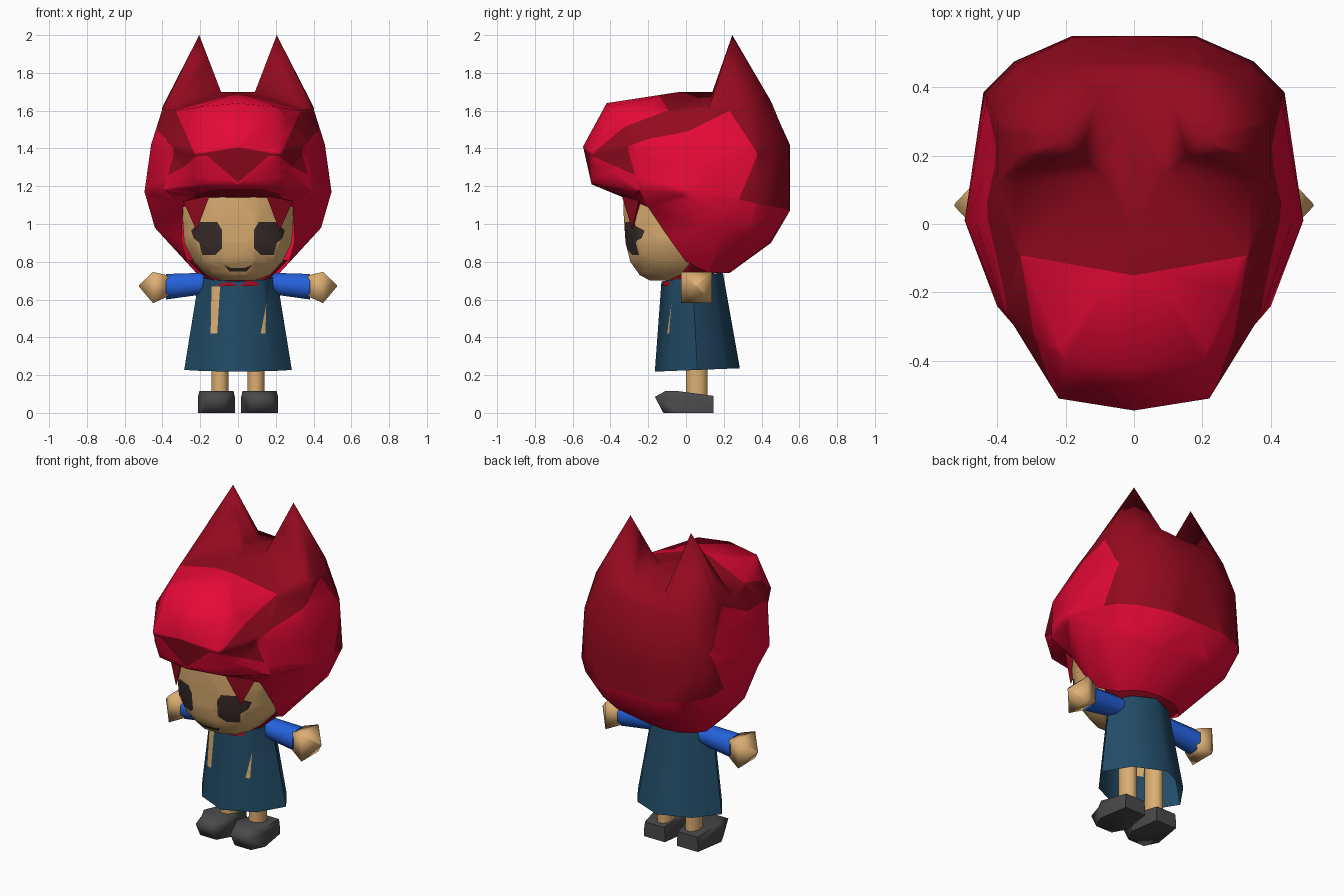
import bpy, bmesh, math
from mathutils import Vector

if "Cube" in bpy.data.objects:
    bpy.data.objects.remove(bpy.data.objects["Cube"])


def material(name, rgb):
    m = bpy.data.materials.new(name)
    lin = [(c / 255 / 12.92) if c < 11 else ((c / 255 + 0.055) / 1.055) ** 2.4 for c in rgb]
    m.diffuse_color = (*lin, 1)
    m.use_nodes = True
    m.node_tree.nodes["Principled BSDF"].inputs["Base Color"].default_value = m.diffuse_color
    return m


BRIGHT = material("bright_red", (230, 9, 54))
DARK = material("dark_red", (148, 10, 31))
SKIN = material("skin", (220, 174, 114))
BROWN = material("dark_brown", (58, 46, 42))
TEAL = material("dress_teal", (33, 75, 102))
BLUE = material("sleeve_blue", (37, 98, 220))
GREY = material("shoe_grey", (74, 74, 76))


def finish(name, bm, mats, angle=60):
    bmesh.ops.recalc_face_normals(bm, faces=bm.faces)
    me = bpy.data.meshes.new(name)
    bm.to_mesh(me)
    bm.free()
    for m in mats:
        me.materials.append(m)
    ob = bpy.data.objects.new(name, me)
    bpy.context.collection.objects.link(ob)
    bpy.ops.object.select_all(action='DESELECT')
    ob.select_set(True)
    bpy.context.view_layer.objects.active = ob
    bpy.ops.object.shade_smooth_by_angle(angle=math.radians(angle))
    return ob


def loft(rings, cap_a=True, cap_b=True):
    bm = bmesh.new()
    vs = [[bm.verts.new(p) for p in r] for r in rings]
    n = len(vs[0])
    for a, b in zip(vs, vs[1:]):
        for i in range(n):
            j = (i + 1) % n
            bm.faces.new((a[i], a[j], b[j], b[i]))
    if cap_a:
        bm.faces.new(vs[0])
    if cap_b:
        bm.faces.new(vs[-1])
    return bm


def oval(z, rx, y0, y1, n=12, power=0.85, cx=0, phase=0.5, tilt=0):
    """Rounded outline at height z, from y0 (front) to y1 (back), rising by tilt per unit of y."""
    angles = [2 * math.pi * (i + phase) / n for i in range(n)]
    k = max(abs(math.cos(t)) ** power for t in angles)
    pts = []
    for t in angles:
        c, s = math.cos(t), math.sin(t)
        x = math.copysign(abs(c) ** power, c) / k
        y = max(-1, min(1, math.copysign(abs(s) ** power, s) / k))
        y = (y0 + y1) / 2 + y * (y1 - y0) / 2
        pts.append((cx + rx * x, y, z + tilt * y))
    return pts


def inside(p, poly):
    hit = False
    for (x1, y1), (x2, y2) in zip(poly, poly[1:] + poly[:1]):
        if (y1 > p[1]) != (y2 > p[1]) and p[0] < (x2 - x1) * (p[1] - y1) / (y2 - y1) + x1:
            hit = not hit
    return hit


def paint(bm, axis, poly, index, where):
    """Cut an outline, projected along an axis, into the surface and recolour the faces inside it."""
    u, w = [(1, 2), (0, 2), (0, 1)][axis]
    lo = [min(p[k] for p in poly) for k in (0, 1)]
    hi = [max(p[k] for p in poly) for k in (0, 1)]

    def near(f):
        a, b = [v.co[u] for v in f.verts], [v.co[w] for v in f.verts]
        return (max(a) > lo[0] and min(a) < hi[0] and max(b) > lo[1] and min(b) < hi[1]
                and where(f.calc_center_median()))
    for p, q in zip(poly, poly[1:] + poly[:1]):
        faces = [f for f in bm.faces if near(f)]
        geom = faces + list({e for f in faces for e in f.edges}) + list({v for f in faces for v in f.verts})
        co, no = Vector((0, 0, 0)), Vector((0, 0, 0))
        co[u], co[w] = p
        no[u], no[w] = p[1] - q[1], q[0] - p[0]
        bmesh.ops.bisect_plane(bm, geom=geom, plane_co=co, plane_no=no.normalized(), dist=1e-4)
    for f in bm.faces:
        c = f.calc_center_median()
        if where(c) and inside((c[u], c[w]), poly):
            f.material_index = index


def flip(poly):
    return [(-x, z) for x, z in poly]


# Hair: half lattice from front centre to back centre, rows from top to bottom
rows = [
    [(0, -.42, 1.64), (.20, -.40, 1.62), (.33, -.10, 1.60), (.40, .12, 1.61), (.40, .30, 1.62),
     (.32, .39, 1.64), (.18, .45, 1.65), (0, .45, 1.64)],
    [(0, -.545, 1.41), (.22, -.51, 1.38), (.38, -.25, 1.42), (.46, 0, 1.42), (.43, .37, 1.42),
     (.34, .47, 1.42), (.18, .545, 1.42), (0, .55, 1.42)],
    [(0, -.50, 1.21), (.21, -.46, 1.21), (.40, -.24, 1.18), (.495, .01, 1.17), (.44, .385, 1.12),
     (.35, .475, 1.09), (.18, .55, 1.07), (0, .55, 1.07)],
    [(0, -.33, 1.14), (.17, -.32, 1.14), (.29, -.20, 1.09), (.44, .06, .98), (.38, .33, .95),
     (.29, .39, .92), (.16, .44, .90), (0, .45, .90)],
    [None, None, (.30, -.08, .91), (.27, 0, .80), (.22, .12, .74),
     (.17, .18, .74), (.10, .22, .74), (0, .23, .74)],
]
top = {"t0": (0, -.03, 1.70), "t1": (.09, .14, 1.70), "t2": (0, .32, 1.69),
       "t3": (.11, .36, 1.655), "tip": (.205, .245, 2.0)}
crown = [(0, 1, "t0"), (1, 2, "t0"), ("t0", 2, "t1"), (2, 3, "t1"), ("t1", 3, "tip"),
         (3, 4, "tip"), (4, 5, "tip"), (5, 6, "tip"), (6, "t3", "tip"), ("t3", "t1", "tip"),
         ("t0", "t1", "t2"), ("t1", "t3", "t2"), ("t3", 6, 7, "t2")]
bm = bmesh.new()
for s in (1, -1):
    new = lambda p: bm.verts.new((s * p[0], p[1], p[2])) if p else None
    grid = [[new(p) for p in r] for r in rows]
    peak = {k: new(p) for k, p in top.items()}
    for f in crown:
        bm.faces.new([peak[k] if isinstance(k, str) else grid[0][k] for k in f])
    for a, b in zip(grid, grid[1:]):
        for i in range(7):
            if b[i] and b[i + 1]:
                bm.faces.new((a[i], a[i + 1], b[i + 1], b[i]))
bmesh.ops.remove_doubles(bm, verts=bm.verts, dist=1e-4)
bmesh.ops.triangulate(bm, faces=bm.faces)
side_patch = [(.23, 1.60), (.01, 1.49), (-.20, 1.45), (-.31, 1.41), (-.27, 1.26), (-.50, 1.36),
              (-.7, 1.38), (-.7, .6), (.7, .6), (.7, 1.04), (.28, 1.13), (.38, 1.37)]
brow_patch = [(-.18, 1.375), (-.23, 1.37), (-.33, 1.60), (-.335, 1.8), (.335, 1.8), (.33, 1.60),
              (.23, 1.37), (.18, 1.375), (0, 1.405)]
crown_patch = [(-.345, -.09), (0, -.15), (.345, -.09), (.345, .2), (-.345, .2)]
beak_patch = [(-.18, 1.375), (0, 1.405), (.18, 1.375), (0, 1.22)]
fringe_rim = [(-.25, 1.10), (-.22, 1.16), (-.12, 1.185), (.12, 1.185), (.22, 1.16), (.25, 1.10)]
paint(bm, 0, side_patch, 1, lambda c: True)
paint(bm, 1, brow_patch, 1, lambda c: c.y < .1 and c.z < 1.705)
paint(bm, 2, crown_patch, 0, lambda c: c.z > 1.53)
paint(bm, 1, beak_patch, 0, lambda c: c.y < -.3)
paint(bm, 1, fringe_rim, 0, lambda c: c.y < -.22)
finish("hair", bm, [DARK, BRIGHT], 180)

# Hair locks hanging beside the forehead
for s, side in ((1, "right"), (-1, "left")):
    base = [(s * .15, -.34, 1.15), (s * .29, -.25, 1.12), (s * .20, -.22, 1.15)]
    tip = [(s * (.22 + d), -.285, .97) for d in (-.002, .002, 0)]
    finish("hair_lock_" + side, loft([base, tip]), [DARK])

# Hood underside around the neck
finish("neck_collar", loft([oval(.672, .13, -.13, .10, power=1), oval(.81, .265, -.02, .20)]), [DARK])

# Head with painted eyes and mouth
bm = loft([oval(.70, .09, -.19, .02), oval(.73, .17, -.245, .12), oval(.80, .235, -.295, .18),
           oval(.90, .285, -.32, .20), oval(1.05, .295, -.33, .20), oval(1.22, .28, -.33, .20)])
eye = [(.085, .87), (.12, .835), (.19, .835), (.205, .90), (.235, .925), (.248, .965), (.20, 1.01),
       (.11, 1.01), (.085, .97)]
mouth = [(-.075, .785), (-.04, .768), (.04, .768), (.075, .785), (.045, .748), (-.045, .748)]
for shape in (eye, flip(eye), mouth):
    paint(bm, 1, shape, 1, lambda c: c.y < -.12)
finish("head", bm, [SKIN, BROWN])

# Dress, open at the hem, with two narrow slits at the front
bm = loft([oval(.225, .285, -.165, .285, 8, 1.25, 0, 0, .04),
           oval(.715, .205, -.13, .195, 8, 1.2, 0, 0, .15)], cap_a=False)
slits = [[(-.145, .42), (-.11, .42), (-.095, .67), (-.14, .67)], [(.12, .42), (.145, .42), (.15, .58)]]
for shape in slits:
    paint(bm, 1, shape, 1, lambda c: c.y < .03)
finish("dress", bm, [TEAL, SKIN])


def arm_ring(x, r, cz, n, s):
    return [(s * x, .055 + r * math.cos(2 * math.pi * (i + .5) / n),
             cz + r * math.sin(2 * math.pi * (i + .5) / n)) for i in range(n)]


# Arms, legs and shoes on both sides
for s, side in ((1, "right"), (-1, "left")):
    finish("sleeve_" + side, loft([arm_ring(.12, .058, .69, 8, s), arm_ring(.38, .073, .668, 8, s)]), [BLUE])
    finish("hand_" + side, loft([arm_ring(.37, .078, .672, 4, s), arm_ring(.45, .117, .664, 4, s),
                                 arm_ring(.525, .004, .672, 4, s)]), [SKIN], 180)
    finish("leg_" + side, loft([oval(.06, .045, 0, .115, 8, 1, s * .095),
                                oval(.45, .045, 0, .115, 8, 1, s * .095)]), [SKIN])
    rings = []
    for z, toe, heel_z, grow in ((0, -.12, 0, 1), (.085, -.165, .05, 1), (.115, -.11, .09, .93)):
        plan = [(-.07, .145), (.07, .145), (.10, -.04), (.06, toe), (-.05, toe), (-.095, -.04)]
        rings.append([(s * (.112 + x * grow), y, heel_z if y > .1 else z) for x, y in plan])
    finish("shoe_" + side, loft(rings), [GREY], 70)
